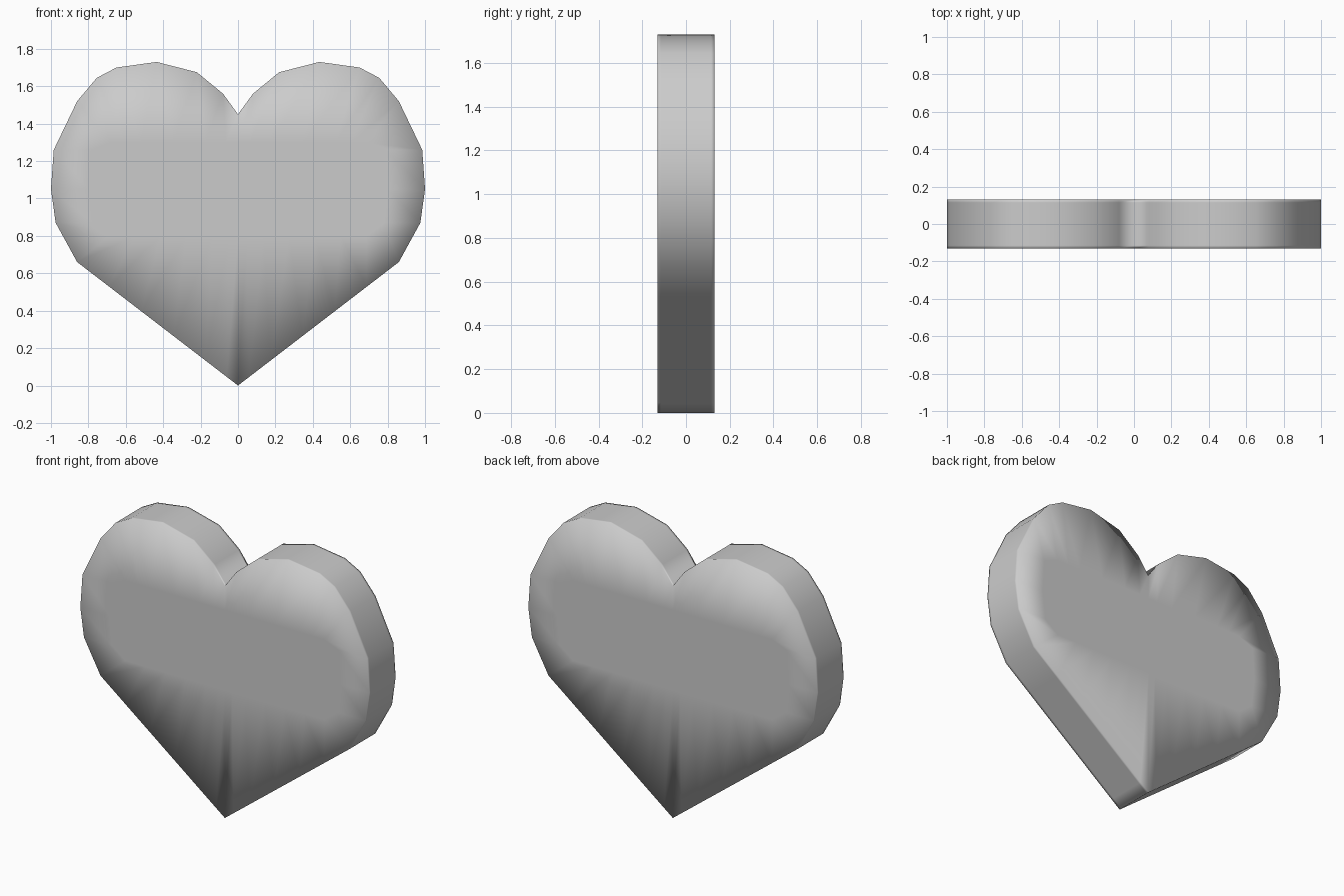
import bpy, bmesh

if "Cube" in bpy.data.objects:
    bpy.data.objects.remove(bpy.data.objects["Cube"])

T = 0.13  # half thickness

# Right half of the outline, from the top notch round to the bottom tip
half = [(0, 1.45), (0.08, 1.56), (0.22, 1.675), (0.435, 1.73), (0.65, 1.70),
        (0.755, 1.645), (0.86, 1.52), (0.985, 1.26), (1.0, 1.05),
        (0.975, 0.87), (0.86, 0.66)]
# Extra points along the straight lower edge
half += [(0.86 * k, 0.66 * k) for k in (0.8, 0.6, 0.4, 0.2, 0.07)] + [(0, 0)]
outline = half + [(-x, z) for x, z in reversed(half[1:-1])]


def inner(x, z):
    """Flat central band of each face."""
    return x * 0.8, min(max(z, 0.8), 1.3)


bm = bmesh.new()


def loop(points, y):
    return [bm.verts.new((x, y, z)) for x, z in points]


band = [inner(x, z) for x, z in outline]
# Front band, front edge, rim support loops, back edge, back band
loops = [loop(band, -T), loop(outline, -T), loop(outline, -T + 0.015),
         loop(outline, T - 0.015), loop(outline, T), loop(band, T)]
n = len(outline)
for a, b in zip(loops, loops[1:]):
    for i in range(n):
        j = (i + 1) % n
        bm.faces.new((a[i], a[j], b[j], b[i]))
bm.faces.new(loops[0])
bm.faces.new(loops[-1])
bmesh.ops.recalc_face_normals(bm, faces=bm.faces)
for f in bm.faces:
    f.smooth = True

# Heart
mesh = bpy.data.meshes.new("heart")
bm.to_mesh(mesh)
bm.free()
heart = bpy.data.objects.new("heart", mesh)
bpy.context.collection.objects.link(heart)
